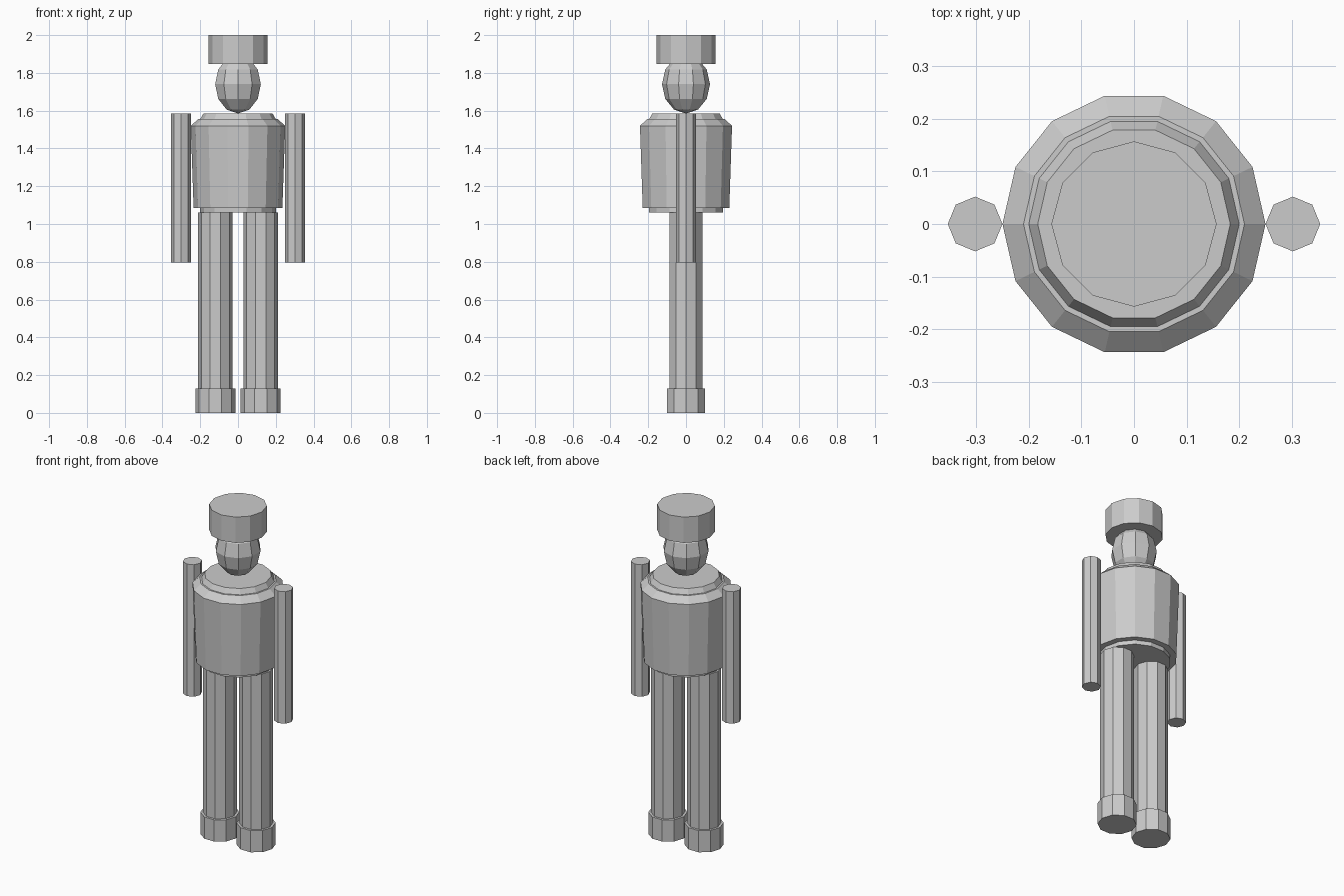
import bpy
import bmesh
from math import cos, sin, tau

old = bpy.data.objects.get("Cube")
if old:
    bpy.data.objects.remove(old, do_unlink=True)

# One plain grey for the whole figure
COLOUR = (0.6, 0.6, 0.6, 1)
grey = bpy.data.materials.new("plain_grey")
grey.use_nodes = True
grey.diffuse_color = COLOUR
grey.node_tree.nodes["Principled BSDF"].inputs["Base Color"].default_value = COLOUR


def finish(name, bm, location=(0, 0, 0)):
    mesh = bpy.data.meshes.new(name)
    bm.to_mesh(mesh)
    bm.free()
    mesh.materials.append(grey)
    obj = bpy.data.objects.new(name, mesh)
    obj.location = location
    bpy.context.collection.objects.link(obj)
    return obj


def turned(name, sides, profile, x=0):
    """Stack rings of (radius, z) from bottom to top and cap both ends."""
    bm = bmesh.new()
    rings = [[bm.verts.new((r * cos(tau * i / sides), r * sin(tau * i / sides), z))
              for i in range(sides)] for r, z in profile]
    for low, high in zip(rings, rings[1:]):
        for i in range(sides):
            j = (i + 1) % sides
            bm.faces.new((low[i], low[j], high[j], high[i]))
    bm.faces.new(rings[0][::-1])
    bm.faces.new(rings[-1])
    return finish(name, bm, (x, 0, 0))


# Torso: inner body with a wider tapered coat around it
turned("body", 14, [(0.2, 1.06), (0.2, 1.555), (0.183, 1.585)])
turned("coat", 14, [(0.235, 1.085), (0.25, 1.52), (0.21, 1.555)])

# Head: stretched faceted ball
head = bmesh.new()
bmesh.ops.create_uvsphere(head, u_segments=10, v_segments=6, radius=0.127)
bmesh.ops.scale(head, vec=(1, 1, 1.22), verts=head.verts)
finish("head", head, (0, 0, 1.74))

# Hat
turned("hat", 12, [(0.157, 1.846), (0.157, 2)])

# Limbs on both sides
for side, s in (("left", 1), ("right", -1)):
    turned(side + "_arm", 8, [(0.052, 0.795), (0.052, 1.585)], s * 0.302)
    turned(side + "_leg", 10, [(0.092, 0.13), (0.092, 1.06)], s * 0.12)
    turned(side + "_foot", 10, [(0.106, 0), (0.106, 0.13)], s * 0.12)
